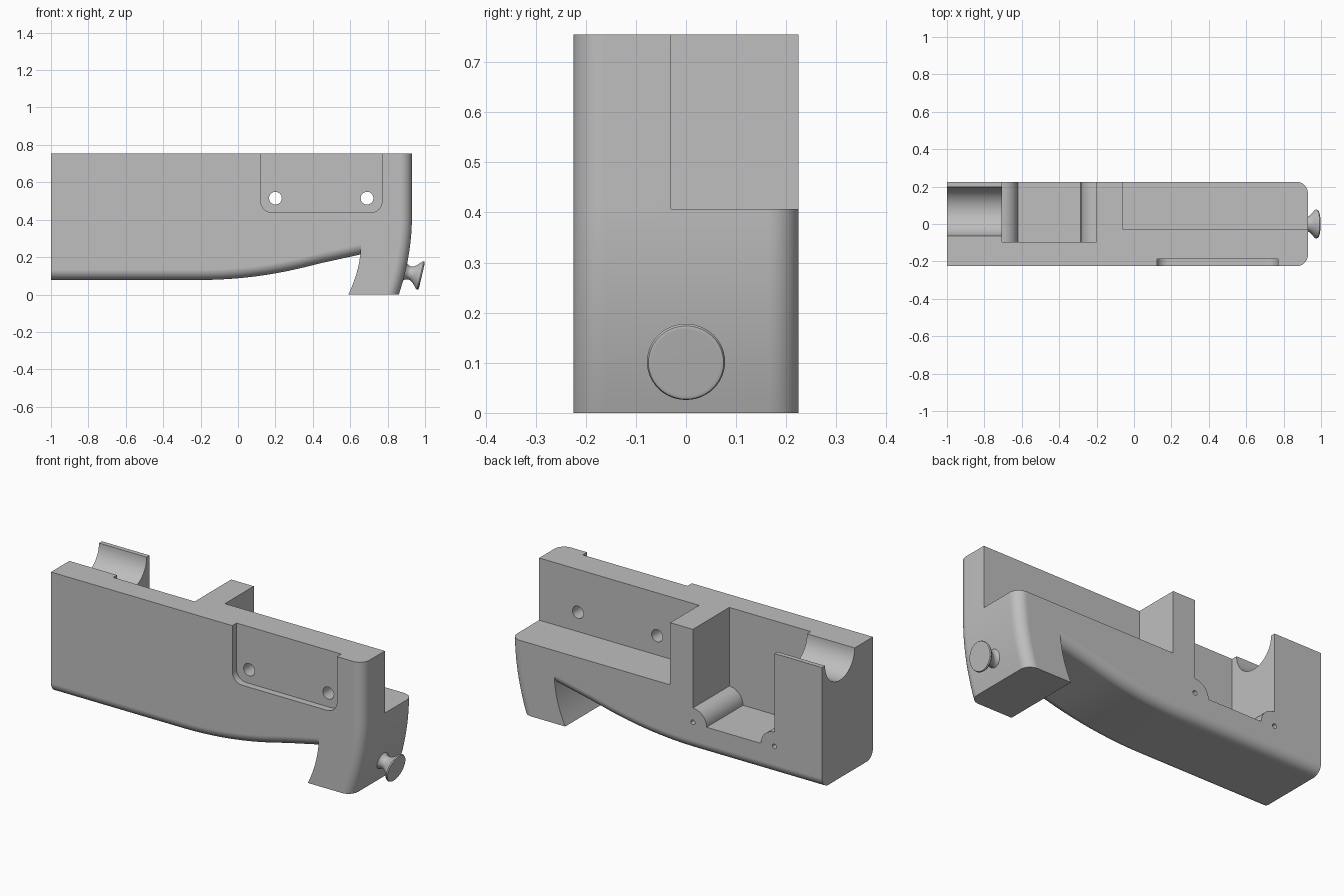
import bpy, bmesh
from math import sin, cos, pi, radians
from mathutils import Vector

cube = bpy.data.objects.get("Cube")
if cube:
    bpy.data.objects.remove(cube, do_unlink=True)

HALF, TOP = 0.225, 0.755      # half depth and top height of the body

grey = bpy.data.materials.new("plain grey")
grey.use_nodes = True
COLOR = (0.52, 0.52, 0.52, 1)
grey.diffuse_color = COLOR
grey.node_tree.nodes["Principled BSDF"].inputs["Base Color"].default_value = COLOR


def loft(name, rings):
    """Skin equal-length rings of points and cap both ends."""
    bm = bmesh.new()
    loops = [[bm.verts.new(p) for p in ring] for ring in rings]
    n = len(loops[0])
    for a, b in zip(loops, loops[1:]):
        for i in range(n):
            j = (i + 1) % n
            bm.faces.new((a[i], a[j], b[j], b[i]))
    bm.faces.new(loops[0])
    bm.faces.new(loops[-1])
    bmesh.ops.recalc_face_normals(bm, faces=bm.faces)
    mesh = bpy.data.meshes.new(name)
    bm.to_mesh(mesh)
    bm.free()
    mesh.materials.append(grey)
    obj = bpy.data.objects.new(name, mesh)
    bpy.context.collection.objects.link(obj)
    return obj


def arc(cx, cy, r, start, end, steps=8):
    angles = [radians(start + (end - start) * i / steps) for i in range(steps + 1)]
    return [(cx + r * cos(t), cy + r * sin(t)) for t in angles]


def prism_y(name, outline, y0, y1):
    return loft(name, [[(x, y, z) for x, z in outline] for y in (y0, y1)])


def prism_x(name, outline, x0, x1):
    return loft(name, [[(x, y, z) for y, z in outline] for x in (x0, x1)])


def circle(cx, cy, r, steps=32):
    return arc(cx, cy, r, 0, 360, steps)[:-1]


def activate(obj):
    bpy.ops.object.select_all(action='DESELECT')
    obj.select_set(True)
    bpy.context.view_layer.objects.active = obj


def combine(target, tool, operation):
    tool.hide_render = True
    activate(target)
    mod = target.modifiers.new("combine", 'BOOLEAN')
    mod.operation, mod.solver, mod.object = operation, 'EXACT', tool
    bpy.ops.object.modifier_apply(modifier=mod.name)
    bpy.data.objects.remove(tool, do_unlink=True)


# Long beam with a curved underside and rounded lower edges
def underside(x):
    bend = min(max(x + 0.2, 0), 0.62)
    return 0.078 + 0.22 * bend ** 2 + 0.22 * max(x - 0.42, 0)


def beam_ring(x):
    r = 0.055
    z = underside(x) + r
    side = HALF - r
    outline = [(-HALF, TOP)] + arc(-side, z, r, 180, 270) + arc(side, z, r, 270, 360) + [(HALF, TOP)]
    return [(x, y, h) for y, h in outline]


stations = [-1] + [-0.2 + 0.95 * i / 16 for i in range(17)]
body = loft("body", [beam_ring(x) for x in stations])


# Foot at the right end, with rounded outer corners and curved sides
def foot_ring(z):
    inner = 0.59 + 0.068 * (1 - max(1 - z / 0.28, 0) ** 2)
    outer = 0.93 - 0.07 * max(1 - z / 0.42, 0) ** 2
    r = 0.06
    side = HALF - r
    outline = [(inner, HALF), (inner, -HALF)] + arc(outer - r, -side, r, -90, 0) + arc(outer - r, side, r, 0, 90)
    return [(x, y, z) for x, y in outline]


levels = [0.42 * i / 12 for i in range(13)] + [TOP]
combine(body, loft("foot", [foot_ring(z) for z in levels]), 'UNION')

# Step along the rear right
step = [(-0.03, 0.407), (0.4, 0.407), (0.4, 1), (-0.03, 1)]
combine(body, prism_x("step_cutter", step, -0.06, 1.1), 'DIFFERENCE')

# Rear pocket that leaves a rounded boss in each lower corner
LEFT, RIGHT, FLOOR, BOSS = -0.705, -0.2, 0.23, 0.085
pocket = ([(LEFT, 1)] + arc(LEFT, FLOOR, BOSS, 90, 0)
          + arc(RIGHT, FLOOR, BOSS, 180, 90) + [(RIGHT, 1)])
combine(body, prism_y("pocket_cutter", pocket, -0.097, 0.4), 'DIFFERENCE')
for x in (LEFT, RIGHT):
    combine(body, prism_y("pin_cutter", circle(x, FLOOR + 0.005, 0.013, 16), 0.0, 0.4), 'DIFFERENCE')

# Half-round groove across the top of the left post
combine(body, prism_x("groove_cutter", circle(0.068, TOP, 0.131, 48), -1.1, -0.6), 'DIFFERENCE')

# Shallow front recess with two through holes
r = 0.06
recess = ([(0.122, 1)] + arc(0.122 + r, 0.438 + r, r, 180, 270)
          + arc(0.77 - r, 0.438 + r, r, 270, 360) + [(0.77, 1)])
combine(body, prism_y("recess_cutter", recess, -0.4, -0.187), 'DIFFERENCE')
for x in (0.2, 0.69):
    combine(body, prism_y("hole_cutter", circle(x, 0.515, 0.034), -0.4, 0.1), 'DIFFERENCE')

# Tilted knob on the outer side of the foot: radius and distance behind its cap
axis, across, upward = Vector((0.974, 0, -0.227)), Vector((0, 1, 0)), Vector((0.227, 0, 0.974))
cap = Vector((0.983, 0, 0.1))
profile = [(0.068, 0), (0.075, 0.002), (0.078, 0.008), (0.075, 0.015), (0.062, 0.026),
           (0.048, 0.04), (0.038, 0.055), (0.035, 0.068), (0.038, 0.08), (0.047, 0.092), (0.06, 0.11)]
knob = loft("knob", [[cap - axis * d + across * u + upward * v for u, v in circle(0, 0, rad, 48)]
                     for rad, d in profile])

for obj in (body, knob):
    activate(obj)
    bpy.ops.object.shade_smooth_by_angle(angle=radians(30))
    weighted = obj.modifiers.new("weighted_normals", 'WEIGHTED_NORMAL')
    weighted.keep_sharp = True
